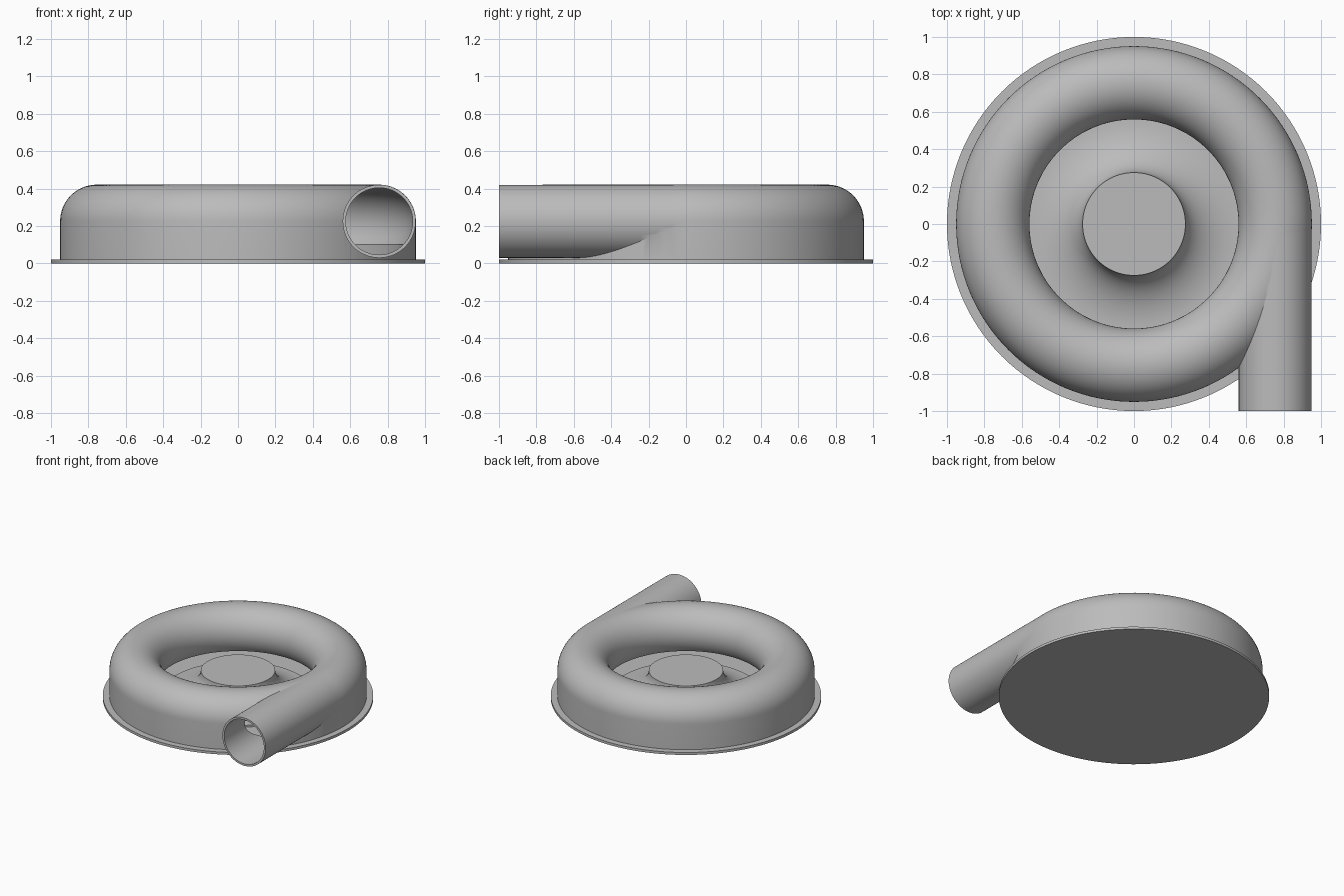
import bpy, bmesh, math
from mathutils import Matrix, Vector

cube = bpy.data.objects.get("Cube")
if cube:
    bpy.data.objects.remove(cube, do_unlink=True)

RING, MID, OUTER, INNER, LIP, FLOOR = 0.755, 0.225, 0.196, 0.18, 0.1, 0.02

metal = bpy.data.materials.new("grey metal")
metal.use_nodes = True
grey = (0.5, 0.5, 0.5, 1)
metal.diffuse_color = grey
metal.node_tree.nodes["Principled BSDF"].inputs["Base Color"].default_value = grey


def add_object(name, bm):
    bmesh.ops.recalc_face_normals(bm, faces=bm.faces)
    mesh = bpy.data.meshes.new(name)
    bm.to_mesh(mesh)
    bm.free()
    mesh.materials.append(metal)
    obj = bpy.data.objects.new(name, mesh)
    bpy.context.collection.objects.link(obj)
    return obj


def lathe(name, profile, closed=False, steps=128):
    """Spin an (r, z) profile around the z axis."""
    bm = bmesh.new()
    verts = [bm.verts.new((r, 0, z)) for r, z in profile]
    edges = [bm.edges.new(pair) for pair in zip(verts, verts[1:])]
    if closed:
        edges.append(bm.edges.new((verts[-1], verts[0])))
    bmesh.ops.spin(bm, geom=verts + edges, cent=(0, 0, 0), axis=(0, 0, 1),
                   angle=math.tau, steps=steps, use_merge=True)
    bmesh.ops.remove_doubles(bm, verts=bm.verts, dist=1e-5)
    return add_object(name, bm)


def arc(radius, start, end, count=40):
    """Points of the ring's cross-section between two angles in radians."""
    angles = [start + (end - start) * i / count for i in range(count + 1)]
    return [(RING + radius * math.cos(a), MID + radius * math.sin(a)) for a in angles]


def pipe(name, radius, y0, y1, rings=12):
    """Solid cylinder along y."""
    bm = bmesh.new()
    bmesh.ops.create_cone(bm, cap_ends=True, segments=80, radius1=radius,
                          radius2=radius, depth=y1 - y0)
    move = Matrix.Translation((RING, (y0 + y1) / 2, MID)) @ Matrix.Rotation(math.pi / 2, 4, "X")
    bmesh.ops.transform(bm, matrix=move, verts=bm.verts)
    for i in range(1, rings):
        bmesh.ops.bisect_plane(bm, geom=bm.verts[:] + bm.edges[:] + bm.faces[:],
                               plane_co=Vector((0, y0 + (y1 - y0) * i / rings, 0)),
                               plane_no=Vector((0, 1, 0)))
    return add_object(name, bm)


def combine(target, helper, operation):
    mod = target.modifiers.new(operation.lower(), "BOOLEAN")
    mod.operation, mod.object, mod.solver = operation, helper, "EXACT"
    bpy.context.view_layer.objects.active = target
    bpy.ops.object.modifier_apply(modifier=mod.name)
    bpy.data.objects.remove(helper, do_unlink=True)


# Base plate
base = lathe("base_plate", [(0, 0), (1, 0), (1, FLOOR), (0, FLOOR)])

# Hub with a flared foot
flare = [(0.56 - 0.285 * math.cos(t), MID - 0.19 * math.sin(t))
         for t in [math.pi / 2 * i / 20 for i in range(21)]]
hub = lathe("flared_hub", [(0, MID)] + flare + [(0.56, 0.01), (0, 0.01)])

# Ring housing: straight skirt outside, rounded over the top, open slot inside
drop_out = math.asin((MID - LIP) / OUTER)
drop_in = math.asin((MID - LIP) / INNER)
bore_arc = arc(INNER, math.pi + drop_in, -drop_in)
skirt_r = bore_arc[-1][0]
housing = lathe("ring_housing",
                [(RING + OUTER, 0.01)] + arc(OUTER, 0, math.pi + drop_out)
                + bore_arc + [(skirt_r, 0.01)], closed=True)

# Outlet pipe leaving along the tangent, opened into the ring
combine(housing, pipe("outlet_pipe", OUTER - 0.0007, -1, 0.01), "UNION")
cavity = lathe("cavity_cutter", [(0.5, 0.0), (0.5, LIP)] + bore_arc + [(skirt_r, 0.0)],
               closed=True)
combine(housing, cavity, "DIFFERENCE")
combine(housing, pipe("bore_cutter", INNER - 0.001, -1.1, 0), "DIFFERENCE")

# Smooth shading with sharp rims
for obj in (base, hub, housing):
    bpy.ops.object.select_all(action="DESELECT")
    obj.select_set(True)
    bpy.context.view_layer.objects.active = obj
    bpy.ops.object.shade_smooth_by_angle(angle=math.radians(30))
